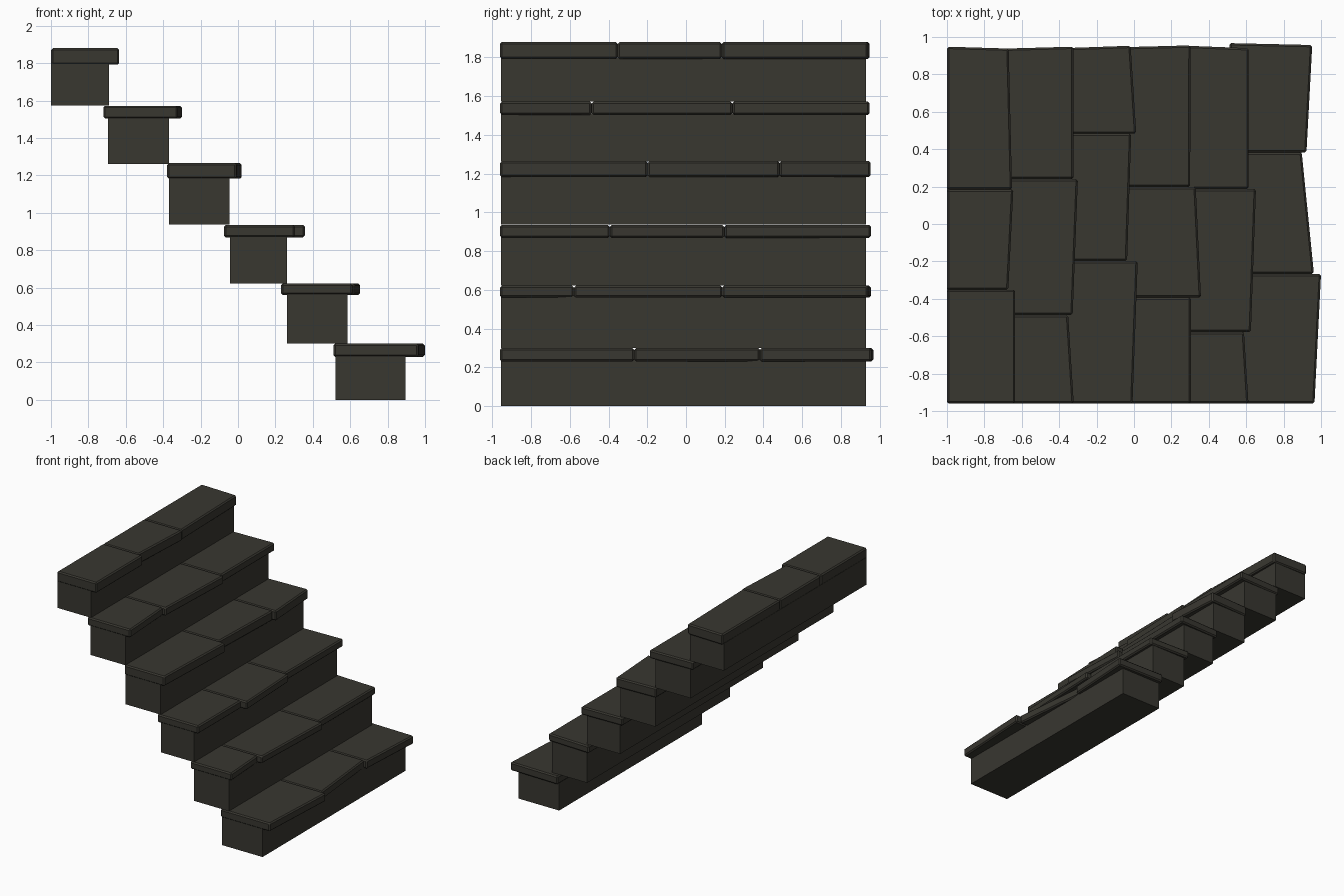
import bpy, bmesh

stone = bpy.data.materials.new("dark stone")
stone.diffuse_color = (0.040, 0.038, 0.030, 1)


def prism(name, plan, z0, z1, bevel=0.0):
    """Vertical prism from a counter-clockwise plan outline."""
    bm = bmesh.new()
    low = [bm.verts.new((x, y, z0)) for x, y in plan]
    top = [bm.verts.new((x, y, z1)) for x, y in plan]
    n = len(plan)
    bm.faces.new(low[::-1])
    bm.faces.new(top)
    for i in range(n):
        j = (i + 1) % n
        bm.faces.new((low[i], low[j], top[j], top[i]))
    if bevel:
        bmesh.ops.bevel(bm, geom=bm.edges[:], offset=bevel, segments=1,
                        affect='EDGES', profile=0.5)
    bmesh.ops.recalc_face_normals(bm, faces=bm.faces[:])
    mesh = bpy.data.meshes.new(name)
    bm.to_mesh(mesh)
    bm.free()
    mesh.materials.append(stone)
    ob = bpy.data.objects.new(name, mesh)
    bpy.context.collection.objects.link(ob)
    return ob


# Each step: riser (x0, x1, z0, z1), tread (back x, z0, z1),
# two joints in y, front-edge x at both ends of the three slabs, rear y (back, front)
steps = [
    ((0.52, 0.895, 0.0, 0.24), (0.51, 0.23, 0.30), (-0.267, 0.382),
     (0.965, 1.0, 0.962, 0.897, 0.922, 0.953), (0.967, 0.957)),
    ((0.262, 0.585, 0.30, 0.57), (0.23, 0.56, 0.622), (-0.578, 0.187),
     (0.612, 0.588, 0.625, 0.652, 0.613, 0.613), (0.955, 0.94)),
    ((-0.043, 0.262, 0.623, 0.88), (-0.075, 0.868, 0.935), (-0.393, 0.198),
     (0.305, 0.305, 0.358, 0.33, 0.30, 0.303), (0.945, 0.955)),
    ((-0.368, -0.045, 0.937, 1.19), (-0.38, 1.182, 1.265), (-0.198, 0.483),
     (-0.008, 0.02, -0.037, -0.015, 0.012, -0.018), (0.94, 0.953)),
    ((-0.695, -0.368, 1.262, 1.51), (-0.72, 1.503, 1.572), (-0.487, 0.24),
     (-0.322, -0.352, -0.328, -0.30, -0.323, -0.323), (0.937, 0.948)),
    ((-1.0, -0.69, 1.573, 1.80), (-1.0, 1.792, 1.88), (-0.352, 0.185),
     (-0.635, -0.635, -0.672, -0.645, -0.652, -0.67), (0.948, 0.938)),
]

for i, (riser, tread, joints, front, rear) in enumerate(steps, 1):
    # Riser block
    x0, x1, z0, z1 = riser
    prism(f"riser_{i}", [(x0, -0.955), (x1, -0.955), (x1, 0.93), (x0, 0.93)], z0, z1)
    # Three irregular tread slabs with chamfered edges
    back, z0, z1 = tread
    ys = [-0.96, *joints]
    for k in range(3):
        a = ys[k]
        b_back, b_front = rear if k == 2 else (ys[k + 1], ys[k + 1])
        prism(f"tread_slab_{i}_{k + 1}",
              [(back, a), (front[2 * k], a), (front[2 * k + 1], b_front), (back, b_back)],
              z0, z1, 0.01)
